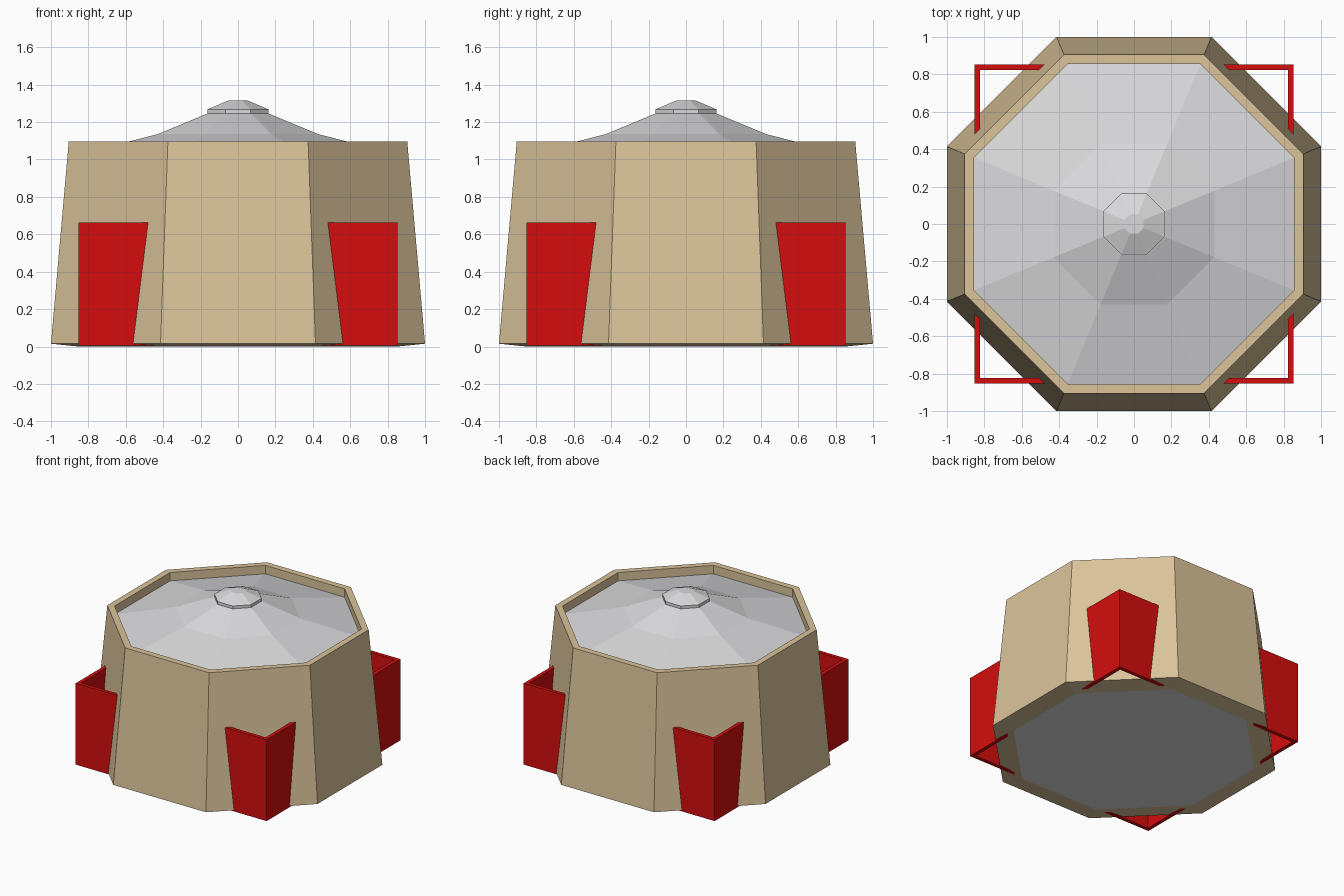
import bpy, bmesh, math

if "Cube" in bpy.data.objects:
    bpy.data.objects.remove(bpy.data.objects["Cube"])


def srgb(v):
    v /= 255
    return v / 12.92 if v <= 0.04045 else ((v + 0.055) / 1.055) ** 2.4


def material(name, r, g, b):
    m = bpy.data.materials.new(name)
    m.diffuse_color = (srgb(r), srgb(g), srgb(b), 1)
    m.use_nodes = True
    m.node_tree.nodes["Principled BSDF"].inputs["Base Color"].default_value = m.diffuse_color
    return m


SAND = material("sand", 218, 196, 154)
GREY = material("light grey", 218, 218, 220)
RED = material("red", 213, 13, 13)


def finish(name, bm, mat):
    bmesh.ops.recalc_face_normals(bm, faces=bm.faces)
    me = bpy.data.meshes.new(name)
    bm.to_mesh(me)
    bm.free()
    me.materials.append(mat)
    ob = bpy.data.objects.new(name, me)
    bpy.context.collection.objects.link(ob)
    return ob


def octagon(name, profile, mat, closed=False):
    """Eight-sided lathe; profile holds (distance to flat side, z)."""
    bm = bmesh.new()
    rings = []
    for a, z in profile:
        r = a / math.cos(math.pi / 8)
        rings.append([bm.verts.new((r * math.cos((k + .5) * math.pi / 4),
                                    r * math.sin((k + .5) * math.pi / 4), z))
                      for k in range(8)])
    pairs = list(zip(rings, rings[1:]))
    if closed:
        pairs.append((rings[-1], rings[0]))
    else:
        bm.faces.new(rings[0])
        bm.faces.new(rings[-1])
    for lo, hi in pairs:
        for k in range(8):
            j = (k + 1) % 8
            bm.faces.new((lo[k], lo[j], hi[j], hi[k]))
    return finish(name, bm, mat)


def corner_buttress(name, sx, sy):
    """L-shaped upright whose arms run into the tapered wall."""
    out, inn, end = 0.853, 0.823, 0.37
    outline = [(out, out), (end, out), (end, inn), (inn, inn), (inn, end), (out, end)]
    bm = bmesh.new()
    base = bm.faces.new([bm.verts.new((x * sx, y * sy, 0.005)) for x, y in outline])
    top = bmesh.ops.extrude_face_region(bm, geom=[base])["geom"]
    bmesh.ops.translate(bm, vec=(0, 0, 0.657),
                        verts=[v for v in top if isinstance(v, bmesh.types.BMVert)])
    return finish(name, bm, RED)


# Tapered wall with a parapet and a slightly dished underside
octagon("wall", [(0.853, 0.0), (1.0, 0.015), (0.905, 1.095), (0.855, 1.095)], SAND, closed=True)

# Floor plate and two-pitch roof
octagon("floor", [(0.853, 0.0), (0.853, 0.01)], GREY)
octagon("roof", [(0.855, 1.027), (0.43, 1.135), (0.165, 1.245)], GREY)

# Vent cap on the roof
octagon("roof_cap", [(0.163, 1.243), (0.163, 1.268), (0.052, 1.315)], GREY)

# Four corner buttresses
for sx in (-1, 1):
    for sy in (-1, 1):
        side = ("front" if sy < 0 else "back") + ("_left" if sx < 0 else "_right")
        corner_buttress("buttress_" + side, sx, sy)
